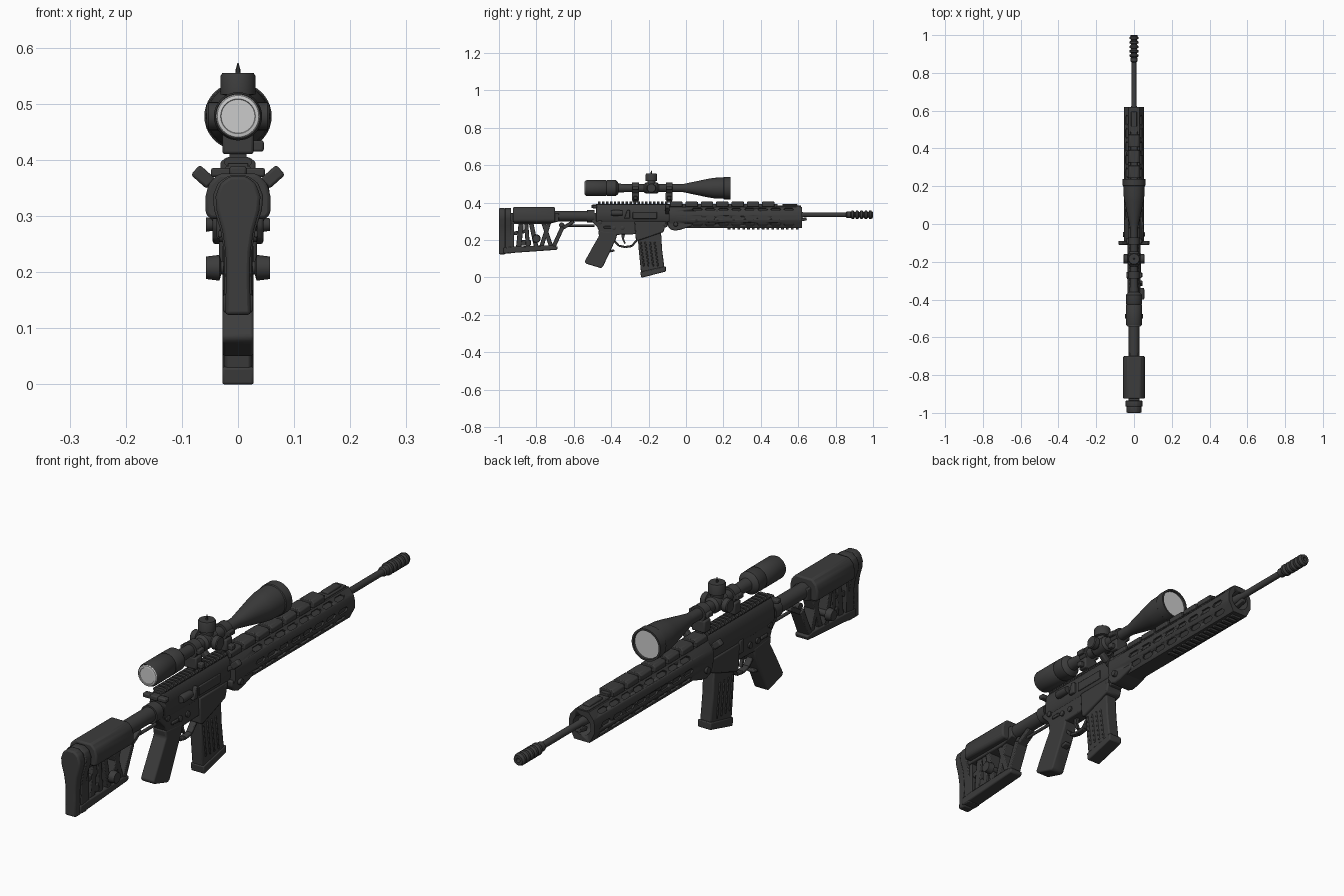
import bpy, bmesh, math
from mathutils import Vector, Matrix

def material(name, v):
    m = bpy.data.materials.new(name)
    m.diffuse_color = (v, v, v, 1)
    return m

DARK = material("dark_gunmetal", 0.045)
GLASS = material("pale_glass", 0.6)

def finish(name, bm, mat=DARK, bevel=0, seg=2, angle=35):
    bmesh.ops.recalc_face_normals(bm, faces=bm.faces)
    me = bpy.data.meshes.new(name)
    bm.to_mesh(me)
    bm.free()
    me.materials.append(mat)
    for p in me.polygons:
        p.use_smooth = True
    me.set_sharp_from_angle(angle=math.radians(angle))
    ob = bpy.data.objects.new(name, me)
    bpy.context.collection.objects.link(ob)
    if bevel:
        b = ob.modifiers.new("bevel", 'BEVEL')
        b.width, b.segments, b.limit_method = bevel, seg, 'ANGLE'
        b.angle_limit = math.radians(30)
    return ob

def prism_bm(bm, pts, a, b, axis='X', mtx=None):
    """Extrude a 2D outline: (y,z) along X or (x,z) along Y."""
    def at(p, t):
        v = Vector((t, p[0], p[1])) if axis == 'X' else Vector((p[0], t, p[1]))
        return mtx @ v if mtx else v
    lo = [bm.verts.new(at(p, a)) for p in pts]
    hi = [bm.verts.new(at(p, b)) for p in pts]
    n = len(pts)
    bm.faces.new(lo)
    bm.faces.new(hi[::-1])
    for i in range(n):
        bm.faces.new((lo[i], hi[i], hi[(i + 1) % n], lo[(i + 1) % n]))

def prism(name, pts, a, b, axis='X', bevel=0, seg=2):
    bm = bmesh.new()
    prism_bm(bm, pts, a, b, axis)
    return finish(name, bm, bevel=bevel, seg=seg)

def box(name, c, s, bevel=0.004, rot_y=0, rot_x=0):
    bm = bmesh.new()
    m = (Matrix.Translation(c) @ Matrix.Rotation(rot_y, 4, 'Y')
         @ Matrix.Rotation(rot_x, 4, 'X') @ Matrix.Diagonal((*s, 1)))
    bmesh.ops.create_cube(bm, size=1, matrix=m)
    return finish(name, bm, bevel=bevel)

def lathe(name, prof, c=(0, 0, 0), axis='Y', n=32, mat=DARK):
    """Spin a (distance, radius) profile round an axis through c."""
    bm = bmesh.new()
    rings = []
    for t, r in prof:
        ring = []
        for i in range(n):
            u = r * math.cos(2 * math.pi * i / n)
            v = r * math.sin(2 * math.pi * i / n)
            p = {'X': (t, u, v), 'Y': (u, t, v), 'Z': (u, v, t)}[axis]
            ring.append(bm.verts.new(Vector(p) + Vector(c)))
        rings.append(ring)
    for A, B in zip(rings, rings[1:]):
        for i in range(n):
            bm.faces.new((A[i], A[(i + 1) % n], B[(i + 1) % n], B[i]))
    bm.faces.new(rings[0])
    bm.faces.new(rings[-1])
    return finish(name, bm, mat)

def beam(name, y1, z1, y2, z2, w, half):
    L = math.hypot(y2 - y1, z2 - z1)
    return box(name, (0, (y1 + y2) / 2, (z1 + z2) / 2), (2 * half, L, w), 0.003,
               rot_x=math.atan2(z2 - z1, y2 - y1))

def mirrored(pts):
    return pts + [(-x, z) for x, z in reversed(pts)]

def cut(ob, cutter):
    m = ob.modifiers.new("cut", 'BOOLEAN')
    m.operation, m.object, m.solver = 'DIFFERENCE', cutter, 'EXACT'
    cutter.hide_render = True
    cutter.hide_viewport = True

# --- stock: butt pad, cheek rest, open frame
pad = mirrored([(0.015, 0.371), (0.032, 0.358), (0.04, 0.335), (0.038, 0.31), (0.028, 0.275),
                (0.022, 0.235), (0.021, 0.19), (0.023, 0.124)])
prism("butt_pad", pad, -1.0, -0.965, 'Y', 0.006)
prism("butt_plate", [(x * 1.12, z + (0.001 if z > 0.2 else 0.004)) for x, z in pad], -0.967, -0.935, 'Y', 0.003)
cheek = mirrored([(0.034, 0.376), (0.052, 0.358), (0.058, 0.335), (0.058, 0.302), (0.05, 0.285),
                  (0.03, 0.285)])
cheek_z = lambda k: [(x, z if z > 0.31 else 0.31 - (0.31 - z) * k) for x, z in cheek]
prism("cheek_rest", cheek_z(0.6), -0.925, -0.70, 'Y', 0.006)
prism("stock_spine", [(-0.95, 0.345), (-0.95, 0.285), (-0.74, 0.285), (-0.68, 0.3), (-0.68, 0.345)],
      -0.03, 0.03, bevel=0.004)
prism("stock_toe", [(-0.975, 0.128), (-0.69, 0.148), (-0.685, 0.165), (-0.72, 0.172), (-0.93, 0.165), (-0.975, 0.16)],
      -0.027, 0.027, bevel=0.005)
for i, b in enumerate([(-0.93, 0.15, -0.93, 0.3, 0.022, 0.024), (-0.895, 0.16, -0.88, 0.3, 0.028, 0.022),
                       (-0.845, 0.16, -0.855, 0.3, 0.022, 0.022), (-0.80, 0.16, -0.83, 0.3, 0.024, 0.026),
                       (-0.775, 0.16, -0.73, 0.30, 0.022, 0.022), (-0.72, 0.16, -0.765, 0.3, 0.022, 0.022),
                       (-0.71, 0.16, -0.66, 0.27, 0.022, 0.024), (-0.665, 0.26, -0.60, 0.3, 0.018, 0.018),
                       (-0.92, 0.235, -0.85, 0.25, 0.02, 0.02), (-0.90, 0.185, -0.83, 0.185, 0.03, 0.02)]):
    beam(f"stock_strut_{i}", *b)
lathe("stock_adjuster", [(-0.057, 0.02), (-0.033, 0.023), (-0.03, 0.012), (0.03, 0.012), (0.033, 0.023), (0.057, 0.02)],
      (0, -0.80, 0.208), 'X', 12)
lathe("buffer_tube", [(-0.72, 0.028), (-0.53, 0.028), (-0.53, 0.034), (-0.49, 0.034)], (0, 0, 0.328))
lathe("stock_rod", [(-0.67, 0.006), (-0.49, 0.006)], (0, 0, 0.277), n=12)
lathe("rod_knob", [(-0.012, 0.014), (0.012, 0.014)], (0, -0.665, 0.28), 'X', 16)

# --- receiver
prism("lower_receiver", [(-0.505, 0.345), (-0.505, 0.30), (-0.475, 0.27), (-0.46, 0.235), (-0.37, 0.228),
                         (-0.26, 0.232), (-0.10, 0.27), (-0.10, 0.33)], -0.027, 0.027, bevel=0.004)
prism("magazine_well", [(-0.275, 0.30), (-0.268, 0.20), (-0.255, 0.197), (-0.12, 0.243), (-0.105, 0.30)],
      -0.034, 0.034, bevel=0.005)
prism("upper_receiver", mirrored([(0.02, 0.39), (0.03, 0.375), (0.034, 0.345), (0.034, 0.31), (0.026, 0.295)]),
      -0.48, -0.09, 'Y', 0.003)
box("ejection_port_cover", (0.034, -0.22, 0.332), (0.008, 0.13, 0.036), 0.003)
prism("shell_deflector", [(-0.33, 0.315), (-0.30, 0.315), (-0.30, 0.36), (-0.315, 0.36)], 0.03, 0.046, bevel=0.004)
lathe("forward_assist", [(-0.40, 0.013), (-0.385, 0.016), (-0.34, 0.014)], (0.04, 0, 0.345), n=16)
box("bolt_catch", (-0.032, -0.28, 0.285), (0.012, 0.022, 0.05), 0.003)
for s in (-1, 1):
    for y, z in ((-0.46, 0.295), (-0.12, 0.285), (-0.34, 0.265), (-0.385, 0.265)):
        lathe("receiver_pin", [(-0.005, 0.011), (0.004, 0.011), (0.006, 0.008)][::s],
              (s * 0.029, y, z), 'X', 16)
    box("safety_lever", (s * 0.032, -0.42, 0.268), (0.008, 0.04, 0.012), 0.003)
    box("charging_wing", (s * 0.03, -0.488, 0.378), (0.036, 0.024, 0.016), 0.004)
    box("offset_lever", (s * 0.062, -0.10, 0.37), (0.038, 0.022, 0.024), 0.005, rot_y=-s * math.radians(42))
    box("offset_lever_arm", (s * 0.04, -0.10, 0.352), (0.03, 0.02, 0.016), 0.003, rot_y=-s * math.radians(35))
box("charging_handle", (0, -0.48, 0.38), (0.03, 0.05, 0.018))

# --- grip, trigger, guard
prism("pistol_grip", [(-0.47, 0.25), (-0.465, 0.222), (-0.498, 0.165), (-0.542, 0.085), (-0.535, 0.074),
                      (-0.455, 0.05), (-0.445, 0.056), (-0.41, 0.13), (-0.375, 0.205), (-0.365, 0.24)],
      -0.028, 0.028, bevel=0.01, seg=3)
box("grip_spur", (0, -0.40, 0.142), (0.03, 0.035, 0.012), 0.004, rot_x=0.2)
guard = [(-0.39, 0.235), (-0.382, 0.195), (-0.36, 0.17), (-0.325, 0.163), (-0.29, 0.168), (-0.262, 0.2)]
for i, (p, q) in enumerate(zip(guard, guard[1:])):
    beam(f"trigger_guard_{i}", *p, *q, 0.011, 0.012)
prism("trigger", [(-0.345, 0.235), (-0.325, 0.235), (-0.332, 0.208), (-0.322, 0.182), (-0.33, 0.18), (-0.343, 0.208)],
      -0.006, 0.006)

# --- magazine
prism("magazine", [(-0.262, 0.27), (-0.253, 0.15), (-0.24, 0.022), (-0.115, 0.05), (-0.128, 0.15), (-0.135, 0.27)],
      -0.024, 0.024, bevel=0.005)
prism("magazine_base", [(-0.244, 0.03), (-0.24, 0.0), (-0.232, 0.0), (-0.108, 0.032), (-0.108, 0.06)],
      -0.028, 0.028, bevel=0.004)
for i in range(4):
    y = -0.225 + i * 0.025
    beam(f"magazine_rib_{i}", y, 0.06, y - 0.018, 0.19, 0.008, 0.027)

# --- handguard with slots and hollow front
guard_body = prism("handguard", mirrored([(0.028, 0.378), (0.049, 0.352), (0.053, 0.335), (0.053, 0.305),
                                          (0.032, 0.264)]), -0.09, 0.62, 'Y')
bm = bmesh.new()
L, h = 0.028, 0.009
hexa = [(-L, 0), (-L + h, h), (L - h, h), (L, 0), (L - h, -h), (-L + h, -h)]
for s in (-1, 1):
    for i in range(8):
        for x, z, a in ((0.053, 0.32, 0), (0.0385, 0.365, -51), (0.0425, 0.2845, 27)):
            m = (Matrix.Translation((s * x, 0.06 + i * 0.07, z))
                 @ Matrix.Rotation(math.radians(a * s), 4, 'Y'))
            prism_bm(bm, hexa, -0.007, 0.007, 'X', m)
cut(guard_body, finish("slot_cutter", bm))
cut(guard_body, lathe("bore_cutter", [(0.5, 0.037), (0.7, 0.037)], (0, 0, 0.322), n=24))
prism("handguard_clamp", [(-0.10, 0.28), (-0.085, 0.258), (-0.06, 0.25), (-0.03, 0.255), (0.03, 0.275), (0.03, 0.30), (-0.10, 0.30)],
      -0.045, 0.045, bevel=0.005)
for s in (-1, 1):
    lathe("clamp_bolt", [(-0.006, 0.013), (0.006, 0.011)][::s], (s * 0.051, -0.055, 0.285), 'X', 16)
for i in range(15):
    box(f"lower_rail_tooth_{i}", (0, 0.23 + i * 0.026, 0.263), (0.042, 0.014, 0.014), 0.002)

# --- top rail
box("rail_base", (0, 0.005, 0.384), (0.036, 0.97, 0.02), 0.002)
tooth = mirrored([(0.018, 0.405), (0.025, 0.398), (0.025, 0.394), (0.017, 0.386)])
for i in range(18):
    prism(f"rail_tooth_{i}", tooth, -0.47 + i * 0.021, -0.457 + i * 0.021, 'Y')
for i in range(7):
    y = -0.085 + i * 0.082
    prism(f"rail_cover_{i}", mirrored([(0.02, 0.405), (0.031, 0.397), (0.031, 0.378)]), y, y + 0.066, 'Y', 0.003)
box("front_rail", (0, 0.55, 0.377), (0.044, 0.13, 0.016), 0.003)
box("folded_front_sight", (0, 0.555, 0.385), (0.03, 0.08, 0.016), 0.004)

# --- barrel and muzzle brake
lathe("barrel", [(0.3, 0.018), (0.62, 0.0165), (0.63, 0.0125), (0.87, 0.0125)], (0, 0, 0.335))
beam("gas_block", 0.60, 0.305, 0.645, 0.314, 0.016, 0.01)
brake = [(0.855, 0.012), (0.86, 0.018), (0.88, 0.018)]
for i in range(5):
    y = 0.882 + i * 0.0235
    brake += [(y, 0.015), (y + 0.004, 0.023), (y + 0.014, 0.023), (y + 0.02, 0.015)]
brake += [(0.997, 0.02), (1.0, 0.018), (1.0, 0.008), (0.98, 0.008)]
lathe("muzzle_brake", brake, (0, 0, 0.335), n=24)

# --- scope
SZ = 0.478
lathe("scope_body", [(-0.52, 0.036), (-0.535, 0.037), (-0.538, 0.04), (-0.53, 0.043), (-0.43, 0.043), (-0.425, 0.04),
                     (-0.42, 0.043), (-0.375, 0.042), (-0.365, 0.034), (-0.36, 0.024), (-0.31, 0.021), (-0.02, 0.021),
                     (0.0, 0.025), (0.12, 0.05), (0.15, 0.055), (0.20, 0.057), (0.203, 0.06), (0.238, 0.06),
                     (0.238, 0.053), (0.225, 0.05)], (0, 0, SZ), n=40)
lathe("eyepiece_rim", [(-0.54, 0.030), (-0.542, 0.031), (-0.541, 0.037), (-0.535, 0.04), (-0.532, 0.03)], (0, 0, SZ), mat=GLASS, n=40)
lathe("eyepiece_lens", [(-0.538, 0.031), (-0.534, 0.031)], (0, 0, SZ), mat=GLASS)
lathe("objective_lens", [(0.224, 0.0505), (0.231, 0.0515)], (0, 0, SZ), mat=GLASS, n=40)
lathe("turret_housing", [(-0.225, 0.021), (-0.215, 0.03), (-0.155, 0.03), (-0.145, 0.021)], (0, 0, SZ), n=24)
lathe("top_turret", [(0.47, 0.022), (0.515, 0.022), (0.517, 0.031), (0.55, 0.031), (0.555, 0.028)], (0, -0.185, 0), 'Z')
lathe("turret_pin", [(0.55, 0.005), (0.562, 0.004), (0.573, 0.001)], (0, -0.185, 0), 'Z', 8)
lathe("side_turrets", [(-0.056, 0.022), (-0.053, 0.025), (-0.034, 0.025), (-0.032, 0.018), (0.032, 0.018),
                       (0.034, 0.025), (0.053, 0.025), (0.056, 0.022)], (0, -0.185, SZ), 'X', 24)
for y in (-0.27, -0.09):
    lathe("scope_ring", [(y - 0.018, 0.03), (y + 0.018, 0.03)], (0, 0, SZ), n=24)
    box("ring_base", (0, y, 0.433), (0.056, 0.038, 0.045), 0.005)
    box("ring_flange", (0, y, SZ), (0.08, 0.034, 0.018), 0.003)
    box("ring_clamp_nut", (0.033, y, 0.425), (0.026, 0.022, 0.02), 0.004)
    box("ring_foot", (0, y, 0.407), (0.03, 0.03, 0.012), 0.002)
